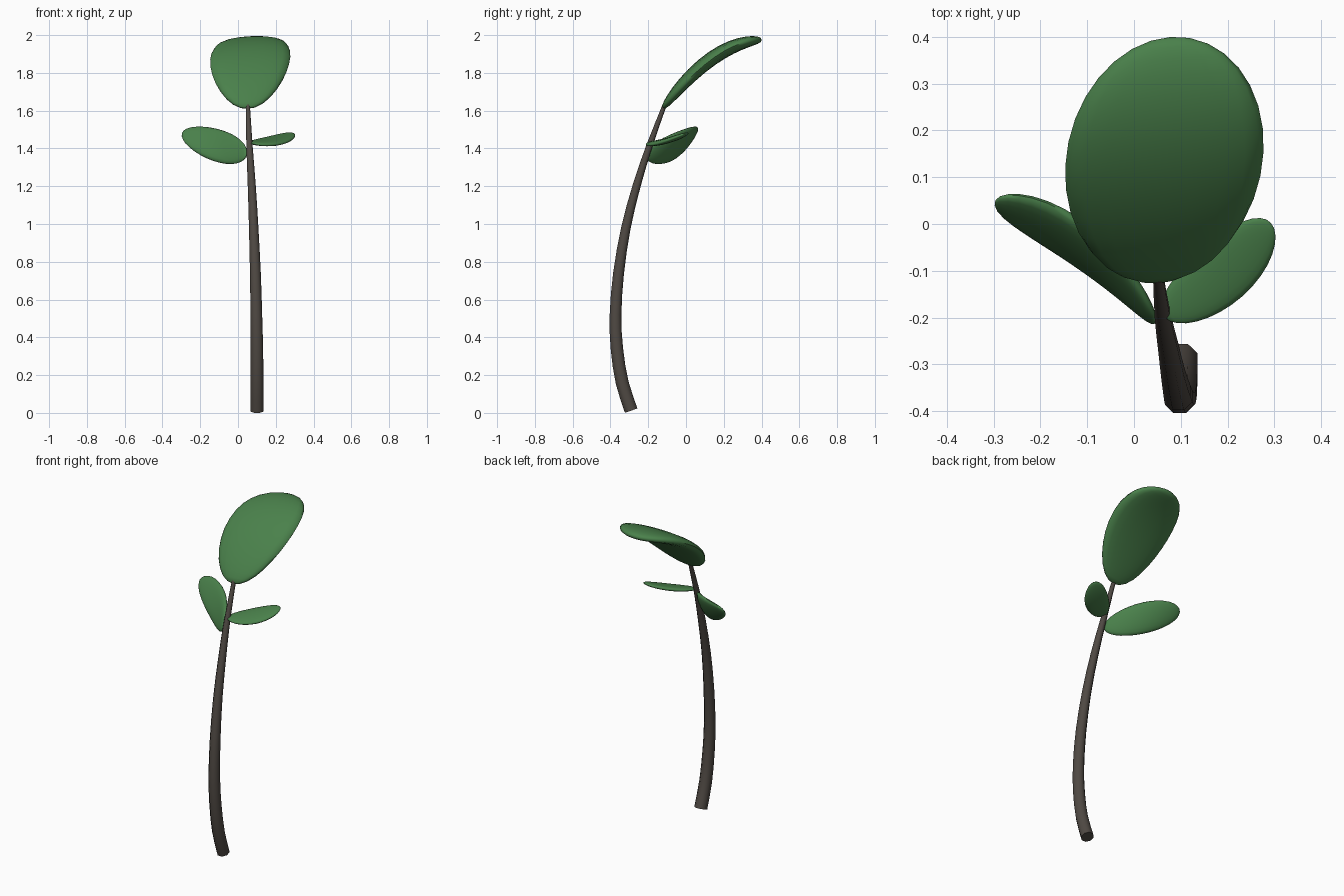
import bpy, bmesh, math
from mathutils import Vector as V

if "Cube" in bpy.data.objects:
    bpy.data.objects.remove(bpy.data.objects["Cube"])


def material(name, rgb):
    m = bpy.data.materials.new(name)
    m.diffuse_color = (*rgb, 1)
    m.use_nodes = True
    m.node_tree.nodes["Principled BSDF"].inputs["Base Color"].default_value = m.diffuse_color
    return m


green = material("leaf green", (0.068, 0.218, 0.070))
bark = material("dark bark", (0.078, 0.066, 0.056))


def loft(name, rings, start, end, mat):
    """Skin a list of point rings and close both ends with a fan."""
    bm = bmesh.new()
    rows = [[bm.verts.new(p) for p in r] for r in rings]
    n = len(rows[0])
    for a, b in zip(rows, rows[1:]):
        for i in range(n):
            j = (i + 1) % n
            bm.faces.new((a[i], a[j], b[j], b[i]))
    for row, tip in ((rows[0], start), (rows[-1], end)):
        c = bm.verts.new(tip)
        for i in range(n):
            bm.faces.new((row[i], row[(i + 1) % n], c))
    bmesh.ops.recalc_face_normals(bm, faces=bm.faces[:])
    me = bpy.data.meshes.new(name)
    bm.to_mesh(me)
    bm.free()
    me.materials.append(mat)
    ob = bpy.data.objects.new(name, me)
    bpy.context.collection.objects.link(ob)
    bpy.context.view_layer.objects.active = ob
    bpy.ops.object.select_all(action='DESELECT')
    ob.select_set(True)
    bpy.ops.object.shade_smooth_by_angle(angle=math.radians(60))
    return ob


def leaf(name, base, tip, across, bow, thick, blunt=0.8, segs=16, sides=20):
    """Flattened ellipsoid from base to tip, bent by the bow vector."""
    base, tip, across, bow = V(base), V(tip), V(across), V(bow)
    mid, half = (base + tip) / 2, (tip - base) / 2
    rings = []
    for k in range(1, segs):
        th = math.pi * k / segs
        u, r = -math.cos(th), math.sin(th)
        c = mid + half * u + bow * (1 - u * u)
        nrm = (half - bow * 2 * u).cross(across).normalized()
        ring = []
        for i in range(sides):
            a = 2 * math.pi * i / sides
            h = math.copysign(abs(math.sin(a)) ** blunt, math.sin(a))
            ring.append(c + across * (r / 2 * math.cos(a)) + nrm * (r ** blunt * thick / 2 * h))
        rings.append(ring)
    return loft(name, rings, base, tip, green)


# Stem: tapered eight-sided tube along a leaning curve (x, y, z, radius)
keys = [(0.101, -0.29, 0.012, 0.038), (0.101, -0.338, 0.16, 0.037), (0.100, -0.366, 0.34, 0.0355),
        (0.097, -0.373, 0.52, 0.0335), (0.092, -0.357, 0.74, 0.031), (0.083, -0.318, 0.98, 0.027),
        (0.073, -0.262, 1.20, 0.023), (0.061, -0.195, 1.41, 0.018), (0.052, -0.114, 1.628, 0.012)]
keys = [V(k) for k in keys]
path = []
for i in range(len(keys) - 1):
    p0, p1, p2, p3 = keys[max(i - 1, 0)], keys[i], keys[i + 1], keys[min(i + 2, len(keys) - 1)]
    for t in (0, 0.5):
        path.append(p1 + (p2 - p0) * (t / 2) + (2 * p0 - 5 * p1 + 4 * p2 - p3) * (t * t / 2)
                    + (3 * p1 - p0 - 3 * p2 + p3) * (t ** 3 / 2))
path.append(keys[-1])
rings = []
for k, p in enumerate(path):
    c = V(p[:3])
    t = V(path[min(k + 1, len(path) - 1)][:3]) - V(path[max(k - 1, 0)][:3])
    e1 = V((0, 1, 0)).cross(t).normalized()
    e2 = t.normalized().cross(e1)
    rings.append([c + (e1 * math.cos(a) + e2 * math.sin(a)) * p[3]
                  for a in ((i + 0.5) * math.pi / 4 for i in range(8))])
loft("stem", rings, V(path[0][:3]), V(path[-1][:3]), bark)

# Leaves: large crown leaf and two smaller side leaves
leaf("crown_leaf", (0.052, -0.122, 1.612), (0.078, 0.40, 1.975), (0.424, 0.03, 0.015), (0, 0, 0.084), 0.076, 0.75)
leaf("left_leaf", (0.046, -0.205, 1.388), (-0.298, 0.04, 1.465), (-0.025, 0.115, 0.182),
     (0.020, 0.032, -0.012), 0.042)
leaf("right_leaf", (0.066, -0.2, 1.428), (0.293, 0.002, 1.48), (-0.09, 0.10, 0.03),
     (0.008, -0.005, -0.014), 0.03)
